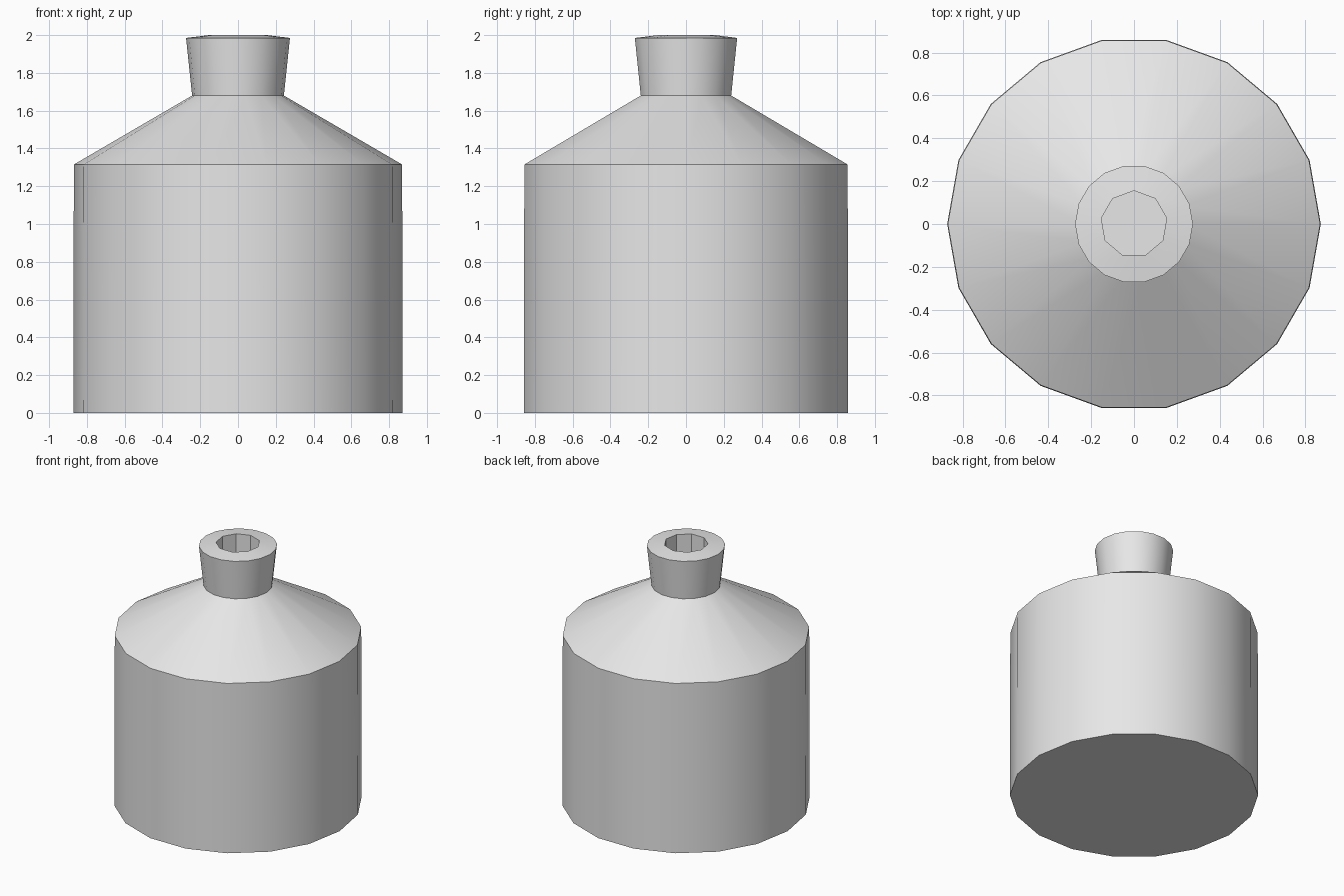
import bpy
import bmesh
from math import cos, sin, radians

cube = bpy.data.objects.get("Cube")
if cube:
    bpy.data.objects.remove(cube, do_unlink=True)

SIDES = 18
HOLE_SIDES = 9

grey = bpy.data.materials.new("light grey")
grey.use_nodes = True
colour = (0.8, 0.8, 0.8, 1)
grey.diffuse_color = colour
grey.node_tree.nodes["Principled BSDF"].inputs["Base Color"].default_value = colour


def ring(bm, radius, z, count=SIDES, start=0):
    angles = [radians(start + 360 * i / count) for i in range(count)]
    return [bm.verts.new((radius * cos(a), radius * sin(a), z)) for a in angles]


def join(bm, low, high):
    n = len(low)
    for i in range(n):
        j = (i + 1) % n
        bm.faces.new((low[i], low[j], high[j], high[i]))


def finish(bm, name):
    bm.normal_update()
    mesh = bpy.data.meshes.new(name)
    bm.to_mesh(mesh)
    bm.free()
    mesh.materials.append(grey)
    obj = bpy.data.objects.new(name, mesh)
    bpy.context.collection.objects.link(obj)
    bpy.ops.object.select_all(action='DESELECT')
    obj.select_set(True)
    bpy.context.view_layer.objects.active = obj
    bpy.ops.object.shade_smooth_by_angle(angle=radians(28))


# Body: closed base, straight wall and sloping shoulder
bm = bmesh.new()
base = ring(bm, 0.872, 0)
shoulder = ring(bm, 0.869, 1.315)
collar = ring(bm, 0.243, 1.68)
bm.faces.new(base[::-1])
join(bm, base, shoulder)
join(bm, shoulder, collar)
finish(bm, "body")

# Neck: flared wall, gently raised rim and a nine-sided blind hole
bm = bmesh.new()
foot = ring(bm, 0.243, 1.68)
lip = ring(bm, 0.275, 1.985)
mouth = ring(bm, 0.155, 2.0, HOLE_SIDES, 90)
floor = ring(bm, 0.155, 1.69, HOLE_SIDES, 90)
join(bm, foot, lip)
for i in range(HOLE_SIDES):
    a, b, c = (lip[(2 * i + k) % SIDES] for k in (4, 5, 6))
    bm.faces.new((a, b, mouth[i]))
    bm.faces.new((b, c, mouth[(i + 1) % HOLE_SIDES], mouth[i]))
join(bm, mouth, floor)
bm.faces.new(floor)
finish(bm, "neck")
